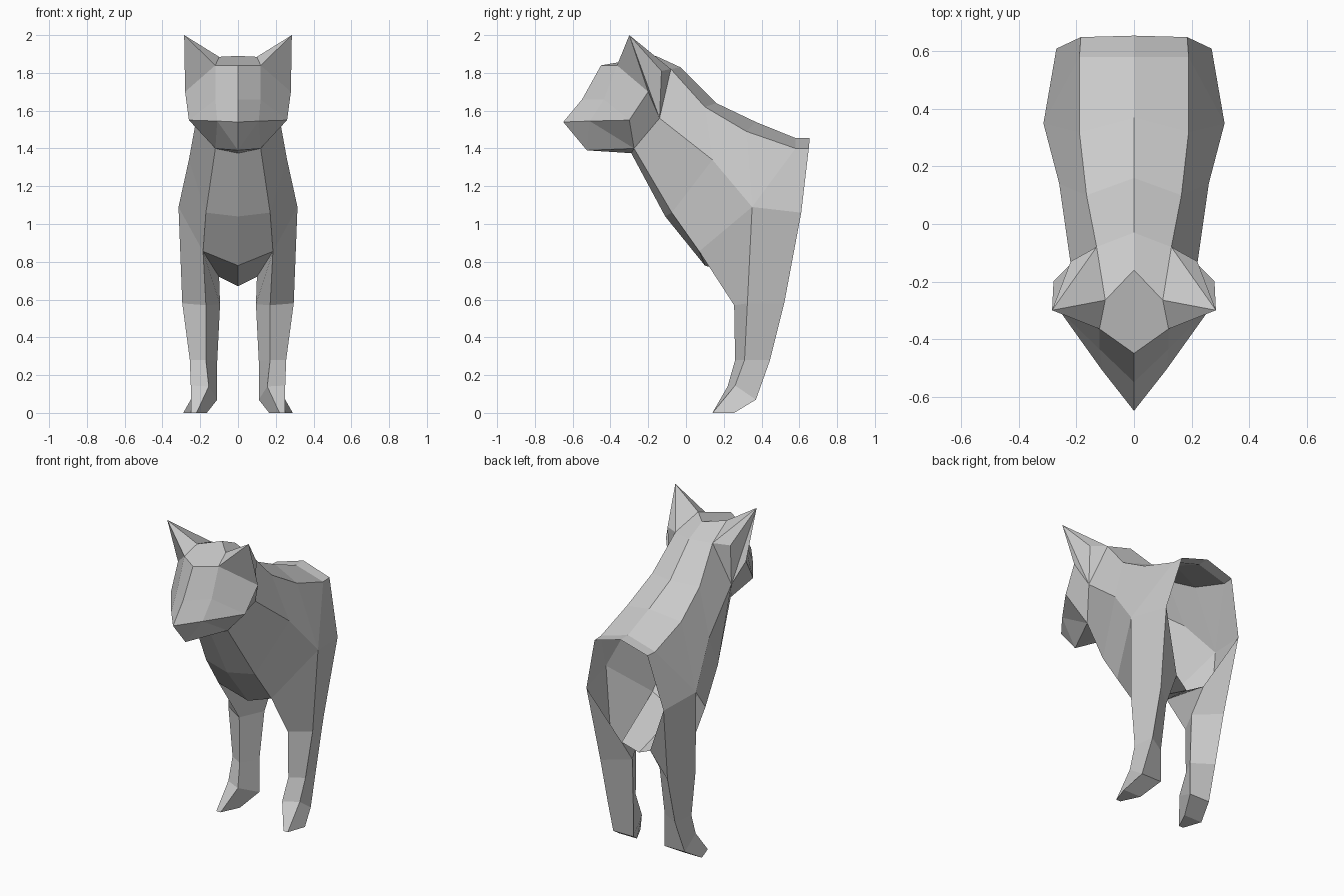
import bpy, bmesh

if "Cube" in bpy.data.objects:
    bpy.data.objects.remove(bpy.data.objects["Cube"])


def build(name, points, faces):
    """Flat-faced half mesh, mirrored across x = 0."""
    bm = bmesh.new()
    vs = {k: bm.verts.new(p) for k, p in points.items()}
    for f in faces:
        bm.faces.new([vs[k] for k in f])
    bmesh.ops.recalc_face_normals(bm, faces=bm.faces)
    me = bpy.data.meshes.new(name)
    bm.to_mesh(me)
    bm.free()
    ob = bpy.data.objects.new(name, me)
    bpy.context.collection.objects.link(ob)
    mod = ob.modifiers.new("mirror", "MIRROR")
    mod.use_clip = True
    mod.merge_threshold = 0.001
    return ob


def loft(rows, closed=False):
    """Points and quads joining successive cross-sections."""
    n = len(rows[0])
    pts = {(r, c): p for r, row in enumerate(rows) for c, p in enumerate(row)}
    quads = [((r, c), (r, (c + 1) % n), (r + 1, (c + 1) % n), (r + 1, c))
             for r in range(len(rows) - 1) for c in range(n if closed else n - 1)]
    return pts, quads


# Points shared by neighbouring parts
nape, nape_side = (0, -.03, 1.83), (.13, -.08, 1.82)
ear_back, neck = (.22, -.13, 1.81), (.22, -.14, 1.56)
jaw, throat = (.12, -.275, 1.40), (0, -.29, 1.375)
leg_top = [(.315, .35, 1.09), (.185, .07, .855), (.1, .5, .72), (.27, .61, 1.06)]

# Torso: sections from ridge round to chest centre, open at the rear
pts, faces = loft([
    [nape, nape_side, neck, jaw, throat],
    [(0, .16, 1.64), (.165, .10, 1.62), (.26, .14, 1.34), (.17, -.075, 1.06), (0, -.11, 1.04)],
    [(0, .37, 1.54), (.19, .32, 1.49), leg_top[0], leg_top[1], (0, .10, .78)],
])
pts.update(w=ear_back, r=(0, .58, 1.455), s=(.19, .58, 1.40),
           r2=(0, .655, 1.455), s2=(.185, .65, 1.40),
           back=leg_top[3], inner=leg_top[2], belly=(0, .47, .67))
faces += [
    ((0, 1), "w", (0, 2)),
    ((2, 0), (2, 1), "s", "r"), ("r", "s", "s2", "r2"),
    ((2, 1), (2, 2), "s"), ("s", (2, 2), "back", "s2"),
    ((2, 3), (2, 4), "belly", "inner"),
]
build("torso", pts, faces)

# Front legs: four-sided rings (outer, front, inner, back) down to the toe
pts, faces = loft([
    leg_top,
    [(.295, .325, .58), (.17, .255, .57), (.095, .40, .575), (.235, .52, .58)],
    [(.255, .31, .28), (.17, .26, .28), (.11, .37, .275), (.235, .445, .28)],
    [(.25, .26, .145), (.155, .22, .14), (.11, .37, .07), (.25, .37, .07)],
    [(.25, .14, 0), (.22, .14, 0), (.165, .255, 0), (.29, .255, 0)],
], closed=True)
faces.append(tuple((4, c) for c in range(4)))
build("front_legs", pts, faces)

# Head with ears, muzzle and jaw
head = dict(
    nape=nape, nape_side=nape_side, ear_back=ear_back, neck=neck, jaw=jaw, throat=throat,
    crown=(0, -.16, 1.89), ear_in=(.10, -.265, 1.885), tip=(.285, -.30, 2.0),
    brow=(.12, -.365, 1.84), brow_mid=(0, -.45, 1.84), cheek_up=(.28, -.20, 1.70),
    cheek=(.26, -.30, 1.55), eye=(.12, -.435, 1.66), bridge=(0, -.55, 1.66),
    muzzle=(.11, -.51, 1.545), nose=(0, -.65, 1.54), chin=(0, -.525, 1.39))
build("head", head, [f.split() for f in (
    "nape nape_side ear_in crown",
    "nape_side tip ear_in", "nape_side ear_back tip",
    "ear_back neck tip", "neck cheek_up tip",
    "tip brow ear_in", "tip cheek_up brow",
    "crown ear_in brow brow_mid",
    "brow_mid brow eye bridge", "bridge eye muzzle nose",
    "brow cheek_up cheek eye",
    "eye cheek muzzle", "muzzle cheek jaw", "muzzle jaw chin", "nose muzzle chin",
    "cheek_up neck jaw cheek", "chin jaw throat")])
